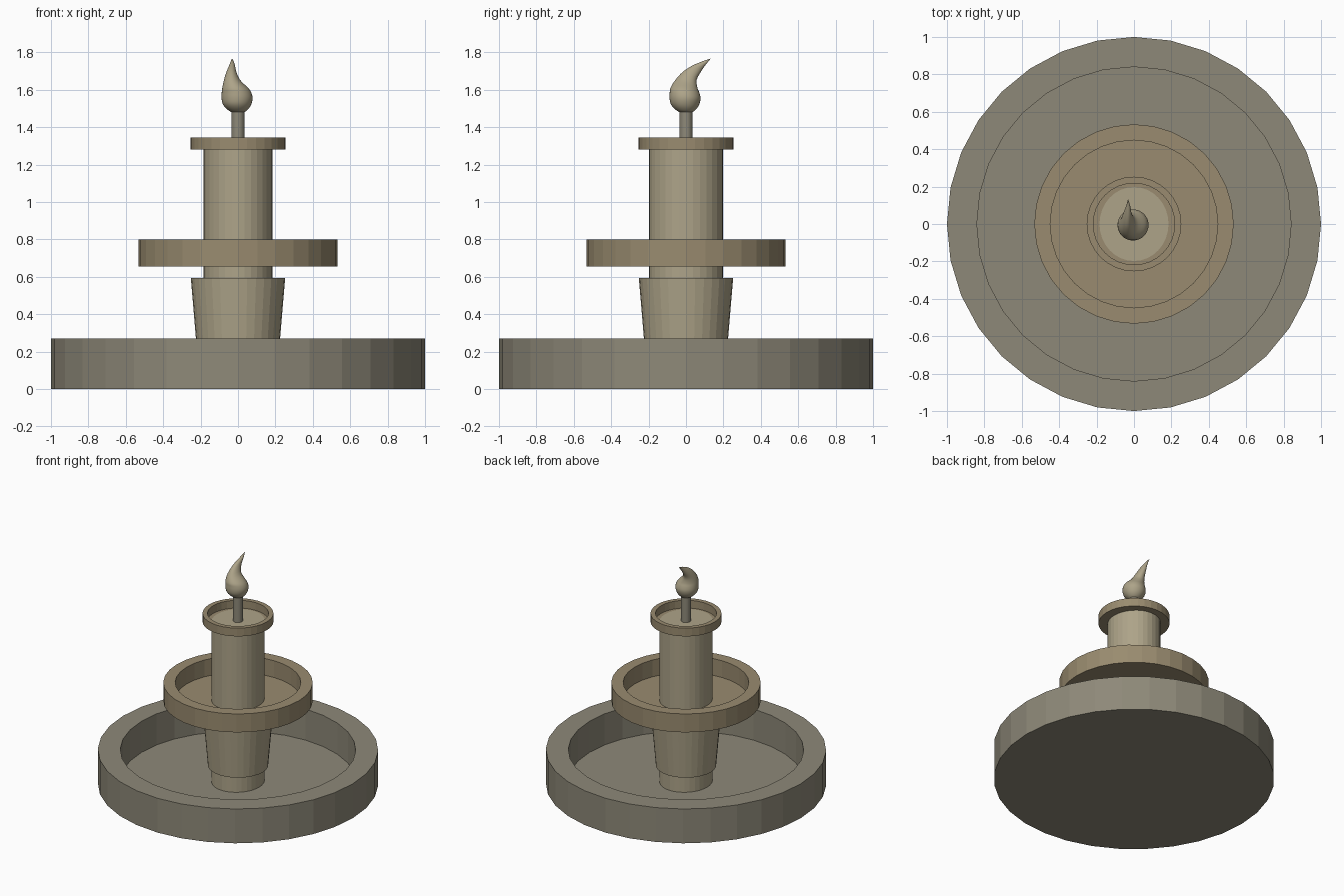
import bpy
import bmesh
from math import sin, cos, pi

if "Cube" in bpy.data.objects:
    bpy.data.objects.remove(bpy.data.objects["Cube"])


def material(name, rgb):
    m = bpy.data.materials.new(name)
    m.diffuse_color = (*rgb, 1)
    m.use_nodes = True
    m.node_tree.nodes["Principled BSDF"].inputs["Base Color"].default_value = m.diffuse_color
    return m


stone = material("grey_stone", (0.27, 0.25, 0.19))
tan = material("tan_stone", (0.32, 0.26, 0.16))
cream = material("cream_stone", (0.42, 0.37, 0.25))


def rings_object(name, rings, mat, sides=32, smooth=False):
    """Skin a stack of ellipses (cx, cy, z, rx, ry), closed at both ends."""
    bm = bmesh.new()
    loops = []
    for cx, cy, z, rx, ry in rings:
        loops.append([bm.verts.new((cx + rx * sin(2 * pi * i / sides),
                                    cy + ry * cos(2 * pi * i / sides), z))
                      for i in range(sides)])
    for a, b in zip(loops, loops[1:]):
        for i in range(sides):
            j = (i + 1) % sides
            bm.faces.new((a[i], a[j], b[j], b[i]))
    bm.faces.new(loops[0])
    bm.faces.new(loops[-1])
    bmesh.ops.recalc_face_normals(bm, faces=bm.faces)
    for f in bm.faces:
        f.smooth = smooth
    me = bpy.data.meshes.new(name)
    bm.to_mesh(me)
    bm.free()
    me.materials.append(mat)
    ob = bpy.data.objects.new(name, me)
    bpy.context.collection.objects.link(ob)
    return ob


def lathe(name, profile, mat, sx=1.0, sides=32):
    return rings_object(name, [(0, 0, z, r * sx, r) for r, z in profile], mat, sides)


def dish(name, outer, inner, bottom, top, floor, mat):
    return lathe(name, [(outer, bottom), (outer, top), (inner, top), (inner, floor)], mat)


# Three open dishes
dish("basin", 1.0, 0.84, 0.0, 0.27, 0.025, stone)
dish("middle_dish", 0.533, 0.448, 0.655, 0.80, 0.668, tan)
dish("top_dish", 0.253, 0.218, 1.28, 1.345, 1.284, tan)

# Central column (slightly oval) and its tapered collar
lathe("column", [(0.198, 0.015), (0.198, 1.287)], cream, sx=0.932)
lathe("collar", [(0.215, 0.15), (0.252, 0.592)], cream)

# Spout pipe
lathe("spout", [(0.035, 1.27), (0.035, 1.49)], stone)

# Bent teardrop finial: cx, cy, z, rx, ry
keys = [
    (0, 0, 1.472, 0.003, 0.003), (0, 0, 1.480, 0.035, 0.035),
    (-0.003, -0.003, 1.50, 0.061, 0.061), (-0.005, -0.005, 1.525, 0.077, 0.077),
    (-0.005, -0.005, 1.555, 0.083, 0.083), (-0.008, -0.008, 1.585, 0.079, 0.079),
    (-0.015, -0.011, 1.61, 0.069, 0.072), (-0.032, 0.0, 1.652, 0.043, 0.057),
    (-0.035, 0.035, 1.70, 0.025, 0.047), (-0.031, 0.081, 1.738, 0.013, 0.028),
    (-0.032, 0.131, 1.766, 0.001, 0.001),
]


def catmull(p0, p1, p2, p3, t):
    return tuple(0.5 * (2 * b + (c - a) * t + (2 * a - 5 * b + 4 * c - d) * t * t
                        + (3 * b - a - 3 * c + d) * t ** 3)
                 for a, b, c, d in zip(p0, p1, p2, p3))


pts = [keys[0]] + keys + [keys[-1]]
rings = [catmull(*pts[i:i + 4], k / 3) for i in range(len(keys) - 1) for k in range(3)]
rings_object("teardrop_finial", rings + [keys[-1]], cream, smooth=True)
